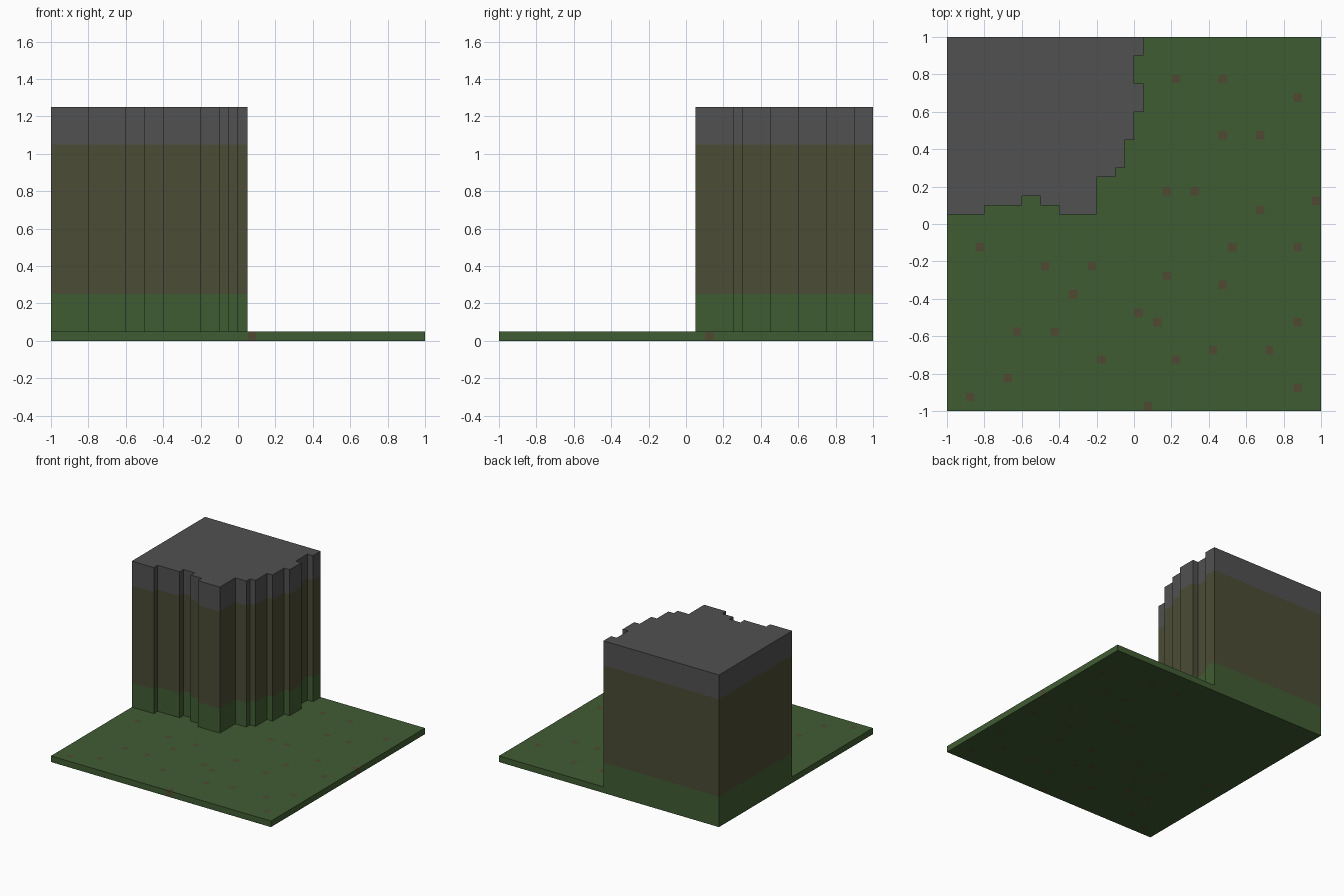
import bpy
import bmesh

cube = bpy.data.objects.get("Cube")
if cube:
    bpy.data.objects.remove(cube, do_unlink=True)

CELL = 0.05       # size of one block
GROUND_TOP = 0.05


def srgb(*rgb):
    return tuple(((c / 255 + 0.055) / 1.055) ** 2.4 for c in rgb) + (1.0,)


def material(name, colour):
    mat = bpy.data.materials.new(name)
    mat.diffuse_color = colour
    mat.use_nodes = True
    bsdf = mat.node_tree.nodes["Principled BSDF"]
    bsdf.inputs["Base Color"].default_value = colour
    bsdf.inputs["Roughness"].default_value = 0.9
    return mat


grass = material("grass green", srgb(64, 92, 51))
earth = material("earth olive", srgb(75, 76, 53))
stone = material("stone grey", srgb(81, 81, 81))
dirt = material("dirt brown", srgb(78, 74, 50))


def finish(name, bm, mats):
    bmesh.ops.recalc_face_normals(bm, faces=bm.faces[:])
    mesh = bpy.data.meshes.new(name)
    bm.to_mesh(mesh)
    bm.free()
    for mat in mats:
        mesh.materials.append(mat)
    obj = bpy.data.objects.new(name, mesh)
    bpy.context.collection.objects.link(obj)
    return obj


# Ground: one layer of blocks, a few of them dirt (centres in hundredths-of-ten)
DIRT_SPOTS = [
    (225, 775), (475, 775), (875, 675), (475, 475), (675, 475), (175, 175),
    (325, 175), (975, 125), (675, 75), (-825, -125), (525, -125), (875, -125),
    (-475, -225), (-225, -225), (175, -275), (475, -325), (-325, -375),
    (25, -475), (125, -525), (875, -525), (-625, -575), (-425, -575),
    (425, -675), (725, -675), (-175, -725), (225, -725), (-675, -825),
    (875, -875), (-875, -925), (75, -975),
]
spots = {((x + 1000) // 50, (y + 1000) // 50) for x, y in DIRT_SPOTS}

bm = bmesh.new()
bmesh.ops.create_grid(bm, x_segments=40, y_segments=40, size=1.0)
ext = bmesh.ops.extrude_face_region(bm, geom=bm.faces[:], use_keep_orig=True)
top_verts = [v for v in ext["geom"] if isinstance(v, bmesh.types.BMVert)]
bmesh.ops.translate(bm, verts=top_verts, vec=(0, 0, GROUND_TOP))
bmesh.ops.recalc_face_normals(bm, faces=bm.faces[:])


def cell_of(face):
    # step slightly inwards so side faces fall inside their block
    p = face.calc_center_median() - face.normal * 0.01
    return int((p.x + 1) / CELL), int((p.y + 1) / CELL)


dirt_faces = [f for f in bm.faces if cell_of(f) in spots]
bmesh.ops.inset_individual(bm, faces=dirt_faces, thickness=0.004)
for f in dirt_faces:
    f.material_index = 1
finish("ground", bm, [grass, dirt])

# Cliff: stepped outline raised through three coloured layers
OUTLINE = [
    (-1, 1), (-1, 0.05), (-0.8, 0.05), (-0.8, 0.1), (-0.6, 0.1), (-0.6, 0.15),
    (-0.5, 0.15), (-0.5, 0.1), (-0.4, 0.1), (-0.4, 0.05), (-0.2, 0.05),
    (-0.2, 0.25), (-0.1, 0.25), (-0.1, 0.3), (-0.05, 0.3), (-0.05, 0.45),
    (0, 0.45), (0, 0.6), (0.05, 0.6), (0.05, 0.75), (0, 0.75), (0, 0.9),
    (0.05, 0.9), (0.05, 1),
]
LEVELS = [GROUND_TOP, 0.25, 1.05, 1.25]

bm = bmesh.new()
rings = [[bm.verts.new((x, y, z)) for x, y in OUTLINE] for z in LEVELS]
count = len(OUTLINE)
for layer, (low, high) in enumerate(zip(rings, rings[1:])):
    for i in range(count):
        j = (i + 1) % count
        face = bm.faces.new((low[i], low[j], high[j], high[i]))
        face.material_index = layer
bm.faces.new(rings[0][::-1])
bm.faces.new(rings[-1]).material_index = 2
finish("cliff", bm, [grass, earth, stone])
